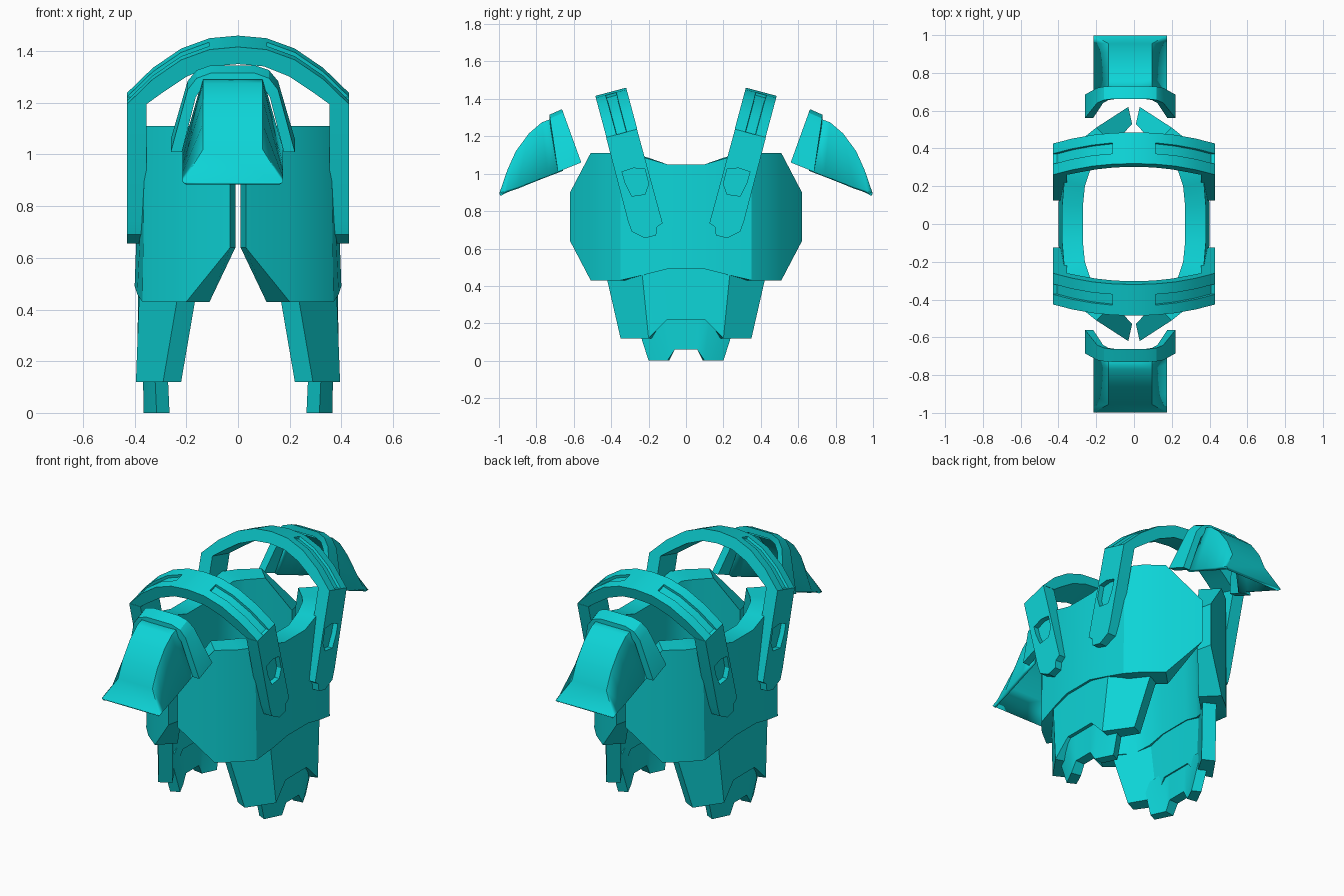
import bpy, bmesh, math
from mathutils import Vector

cube = bpy.data.objects.get("Cube")
if cube:
    bpy.data.objects.remove(cube, do_unlink=True)

teal = bpy.data.materials.new("teal")
teal.use_nodes = True
TEAL = (0.004, 0.66, 0.68, 1)
teal.diffuse_color = TEAL
teal.node_tree.nodes["Principled BSDF"].inputs["Base Color"].default_value = TEAL


def finish(name, bm, mirror=(True, True), angle=32):
    """Turn a bmesh into a mirrored, shaded object."""
    bmesh.ops.recalc_face_normals(bm, faces=bm.faces)
    mesh = bpy.data.meshes.new(name)
    bm.to_mesh(mesh)
    bm.free()
    mesh.materials.append(teal)
    ob = bpy.data.objects.new(name, mesh)
    bpy.context.scene.collection.objects.link(ob)
    bpy.ops.object.select_all(action='DESELECT')
    ob.select_set(True)
    bpy.context.view_layer.objects.active = ob
    bpy.ops.object.shade_smooth_by_angle(angle=math.radians(angle))
    mod = ob.modifiers.new("Mirror", 'MIRROR')
    mod.use_axis = (mirror[0], mirror[1], False)
    mod.use_clip = True
    return ob


def loft(sections, closed=True, cap_first=False, cap_last=False):
    """Join matching cross-sections with quads."""
    bm = bmesh.new()
    rows = [[bm.verts.new(p) for p in s] for s in sections]
    n = len(rows[0])
    for a, b in zip(rows, rows[1:]):
        for i in range(n if closed else n - 1):
            j = (i + 1) % n
            bm.faces.new((a[i], a[j], b[j], b[i]))
    if cap_first:
        bm.faces.new(rows[0])
    if cap_last:
        bm.faces.new(rows[-1])
    return bm


def panel(name, columns):
    """Thick curved plate: each column is top point, bottom point, inward shift."""
    rings = []
    for top, bottom, shift in columns:
        t, b, s = Vector(top), Vector(bottom), Vector((*shift, 0))
        rings.append([t, b, b + s, t + s])
    return finish(name, loft(rings, cap_first=True))


def prism(outline, x0, x1):
    """Solid from a side outline of (y, z) points."""
    return loft([[(x, y, z) for y, z in outline] for x in (x0, x1)],
                cap_first=True, cap_last=True)


# Chest shell, split at front and back
panel("chest_shell", [
    ((.03, .62, .90), (.03, .62, .64), (-.02, -.09)),
    ((.20, .51, 1.11), (.20, .51, .43), (-.09, -.09)),
    ((.30, .43, 1.11), (.30, .43, .43), (-.11, -.09)),
    ((.36, .35, 1.11), (.37, .35, .43), (-.13, -.06)),
    ((.37, .22, 1.085), (.39, .22, .46), (-.11, -.02)),
    ((.38, .10, 1.05), (.40, .10, .49), (-.11, 0)),
    ((.38, 0, 1.05), (.40, 0, .49), (-.11, 0)),
])

# Hip plates in two overlapping layers
panel("upper_hip_plate", [
    ((.23, .43, .47), (.29, .35, .12), (-.07, -.035)),
    ((.38, .24, .52), (.395, .20, .12), (-.09, -.03)),
    ((.385, .10, .54), (.39, .10, .22), (-.09, 0)),
    ((.385, 0, .54), (.39, 0, .22), (-.09, 0)),
])
panel("lower_hip_plate", [
    ((.325, .27, .22), (.315, .20, 0), (-.05, -.025)),
    ((.37, .13, .26), (.365, .10, 0), (-.06, -.01)),
    ((.37, .07, .28), (.365, .06, .06), (-.06, 0)),
    ((.37, 0, .28), (.365, 0, .06), (-.06, 0)),
])


# Arched shoulder bands, leaning outward
def band_point(x, z, t):
    return (x, .32 - (1.46 - z) * .268 + .165 * t, z - .044 * t)


OUTER = [(0, 1.46), (.11, 1.45), (.22, 1.41), (.33, 1.335), (.43, 1.238)]
INNER = [(0, 1.394), (.10, 1.385), (.20, 1.345), (.29, 1.285), (.355, 1.238)]
ACROSS = (0, .32, .7, 1)
arch = loft([[band_point(*o, t) for t in ACROSS] +
             [band_point(*i, 1), band_point(*i, 0)]
             for o, i in zip(OUTER, INNER)])
bmesh.ops.recalc_face_normals(arch, faces=arch.faces)

# Sunken groove along the middle strip of each band
groove = []
for f in arch.faces:
    c = f.calc_center_median()
    top_side = f.normal.z > .3
    edge_gap = sorted({round(v.co.y + v.co.z * -.268, 3) for v in f.verts})
    middle = len(f.verts) == 4 and max(edge_gap) - min(edge_gap) < .09 \
        and .0 < min(edge_gap) - (.32 - 1.46 * .268) - .04
    inside = max(edge_gap) < .32 - 1.46 * .268 + .15
    if top_side and middle and inside and c.x > .11:
        groove.append(f)
if groove:
    bmesh.ops.inset_region(arch, faces=groove, thickness=.004, depth=0)
    bmesh.ops.inset_region(arch, faces=groove, thickness=.002, depth=-.015)
finish("shoulder_band_arch", arch)

# Side straps with a stepped lower end and a shield-shaped recess
strap = finish("shoulder_band_strap", prism(
    [(.262, 1.238), (.427, 1.194), (.31, .745), (.29, .69), (.22, .655),
     (.16, .67), (.155, .715), (.125, .735)], .355, .43))
cutter = finish("shield_cutter", prism(
    [(.342, 1.01), (.28, 1.03), (.22, 1.025), (.20, .945), (.22, .89),
     (.29, .88), (.325, .95)], .40, .50), mirror=(False, False))
cutter.modifiers.clear()
cutter.hide_render = True
cutter.hide_set(True)
cut = strap.modifiers.new("Shield recess", 'BOOLEAN')
cut.object = cutter
cut.operation = 'DIFFERENCE'
strap.modifiers.move(1, 0)

# Outer guards: hollow hoods that flare to a wide tip
CX = -.02
profile = [((.70, 1.30), (.66, 1.02)), ((.77, 1.275), (.74, .99)),
           ((.84, 1.215), (.82, .96)), ((.91, 1.12), (.90, .93)),
           ((.955, 1.02), (.96, .912)), ((.998, .895), (.999, .894))]
sections = []
for k, (top, low) in enumerate(profile):
    w = .193 if k == len(profile) - 1 else .115
    sections.append([(CX - .195, *low), (CX - w, *top),
                     (CX + w, *top), (CX + .195, *low)])
guard = finish("outer_guard", loft(sections, closed=False), mirror=(False, True))
shell = guard.modifiers.new("Thickness", 'SOLIDIFY')
shell.thickness = .02
shell.offset = -1
guard.modifiers.move(1, 0)

# Raised rim at the inner end of each guard
RIM = [(.24, 1.04), (.175, 1.28), (.14, 1.325), (.085, 1.345)]
path = [(-x, z) for x, z in RIM] + RIM[::-1]
rings = []
for x, z in path:
    s = (z - 1.04) / .305
    back, front = .56 + .103 * s, .685 + .045 * s
    inner_x, drop = x * .82, .035 * s
    zb, zf = z + .02 * (1 - s), z - .03
    rings.append([(CX + x, back, zb), (CX + x, front, zf),
                  (CX + inner_x, front, zf - drop),
                  (CX + inner_x, back, zb - drop)])
finish("guard_rim", loft(rings, cap_first=True, cap_last=True),
       mirror=(False, True))
